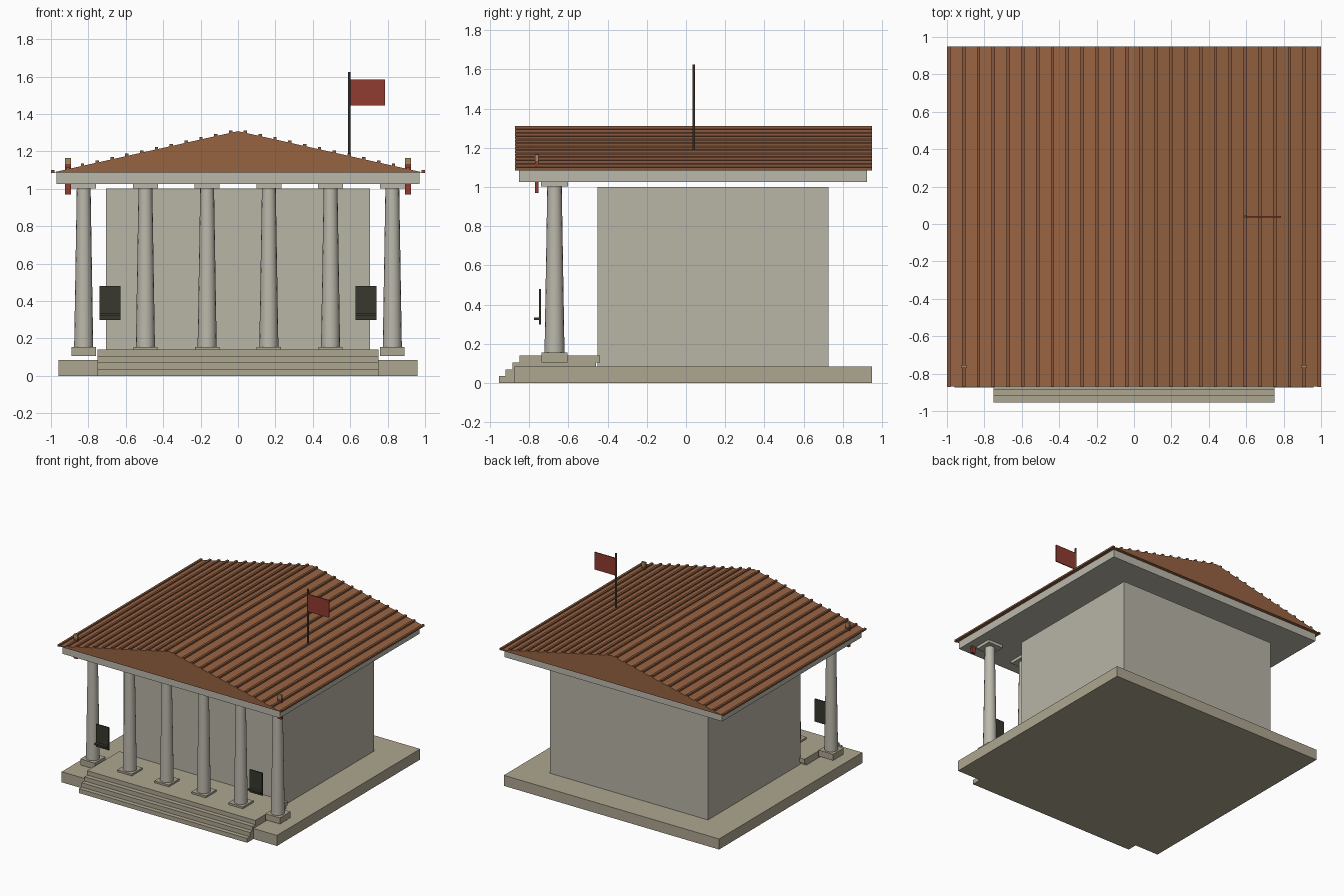
import bpy, bmesh, math

if "Cube" in bpy.data.objects:
    bpy.data.objects.remove(bpy.data.objects["Cube"])


def material(name, rgb):
    m = bpy.data.materials.new(name)
    m.diffuse_color = (*rgb, 1)
    m.use_nodes = True
    m.node_tree.nodes["Principled BSDF"].inputs["Base Color"].default_value = m.diffuse_color
    return m


STONE = material("stone", (0.48, 0.46, 0.38))
PALE = material("pale_stone", (0.50, 0.48, 0.41))
BASE = material("base_stone", (0.42, 0.38, 0.28))
TILE = material("roof_tile", (0.31, 0.125, 0.055))
RIB = material("roof_rib", (0.24, 0.095, 0.045))
RED = material("red_cloth", (0.28, 0.045, 0.03))
DARK = material("dark_metal", (0.04, 0.04, 0.03))
POLE = material("pole", (0.12, 0.09, 0.06))
TAN = material("tan_cap", (0.36, 0.25, 0.12))


def finish(name, bm, mat):
    bmesh.ops.recalc_face_normals(bm, faces=bm.faces)
    mesh = bpy.data.meshes.new(name)
    bm.to_mesh(mesh)
    bm.free()
    mesh.materials.append(mat)
    ob = bpy.data.objects.new(name, mesh)
    bpy.context.collection.objects.link(ob)
    return ob


def box(name, x, y, z, mat):
    """Box from (min, max) pairs."""
    bm = bmesh.new()
    bmesh.ops.create_cube(bm, size=1)
    for v in bm.verts:
        v.co = [r[0] if c < 0 else r[1] for c, r in zip(v.co, (x, y, z))]
    return finish(name, bm, mat)


def cylinder(name, x, y, z0, z1, r0, r1, sides, mat):
    bm = bmesh.new()
    bmesh.ops.create_cone(bm, cap_ends=True, segments=sides,
                          radius1=r0, radius2=r1, depth=z1 - z0)
    bmesh.ops.translate(bm, verts=bm.verts, vec=(x, y, (z0 + z1) / 2))
    return finish(name, bm, mat)


def around(c, half):
    return (c - half, c + half)


# Base slab and front steps
box("base_slab", (-0.96, 0.96), (-0.875, 0.95), (0, 0.085), BASE)
for i, back in enumerate((-0.5, -0.48, -0.46, -0.44)):
    box(f"step_{i + 1}", (-0.75, 0.75), (-0.955 + 0.035 * i, back),
        (0.035 * i, 0.035 * (i + 1)), BASE)

# Inner hall and beam
box("hall", (-0.705, 0.705), (-0.452, 0.727), (0.085, 1.0), STONE)
box("beam", (-0.97, 0.97), (-0.852, 0.924), (1.025, 1.087), PALE)

# Front row of columns
COL_Y = -0.671
for i in range(6):
    x = -0.825 + 0.33 * i
    box(f"column_plinth_{i + 1}", around(x, 0.065), around(COL_Y, 0.067), (0.105, 0.155), BASE)
    shaft = cylinder(f"column_shaft_{i + 1}", x, COL_Y, 0.155, 1.003, 0.051, 0.037, 16, PALE)
    bpy.context.view_layer.objects.active = shaft
    shaft.select_set(True)
    bpy.ops.object.shade_smooth_by_angle(angle=math.radians(30))
    shaft.select_set(False)
    box(f"column_capital_{i + 1}", around(x, 0.067), around(COL_Y, 0.068), (1.002, 1.026), PALE)

# Gable roof
EAVE, RIDGE, HALF = 1.087, 1.308, 0.99
bm = bmesh.new()
face = bm.faces.new([bm.verts.new(p) for p in
                     ((-HALF, -0.87, EAVE), (HALF, -0.87, EAVE), (0, -0.87, RIDGE))])
ext = bmesh.ops.extrude_face_region(bm, geom=[face])
bmesh.ops.translate(bm, vec=(0, 1.82, 0),
                    verts=[g for g in ext["geom"] if isinstance(g, bmesh.types.BMVert)])
bm.faces.new([v for v in face.verts]) if not face.is_valid else None
finish("roof", bm, TILE)

# Tile ribs running front to back
for i in range(26):
    x = -HALF + 2 * HALF * i / 25
    z = RIDGE - (RIDGE - EAVE) * abs(x) / HALF
    box(f"roof_rib_{i + 1}", around(x, 0.009), (-0.872, 0.95), around(z + 0.005, 0.007), RIB)

# Flag on the roof
cylinder("flag_pole", 0.595, 0.04, 1.17, 1.625, 0.007, 0.007, 8, POLE)
box("flag", (0.60, 0.785), around(0.04, 0.004), (1.445, 1.585), RED)

# Corner banners and hanging panels, mirrored left and right
for side, s in (("left", -1), ("right", 1)):
    box(f"{side}_banner", around(s * 0.91, 0.016), around(-0.762, 0.009), (0.97, 1.132), RED)
    box(f"{side}_banner_cap", around(s * 0.91, 0.016), around(-0.762, 0.009), (1.132, 1.165), TAN)
    box(f"{side}_panel", around(s * 0.685, 0.056), around(-0.745, 0.005), (0.298, 0.48), DARK)
    box(f"{side}_panel_ledge", around(s * 0.685, 0.056), (-0.775, -0.745), (0.322, 0.334), DARK)
